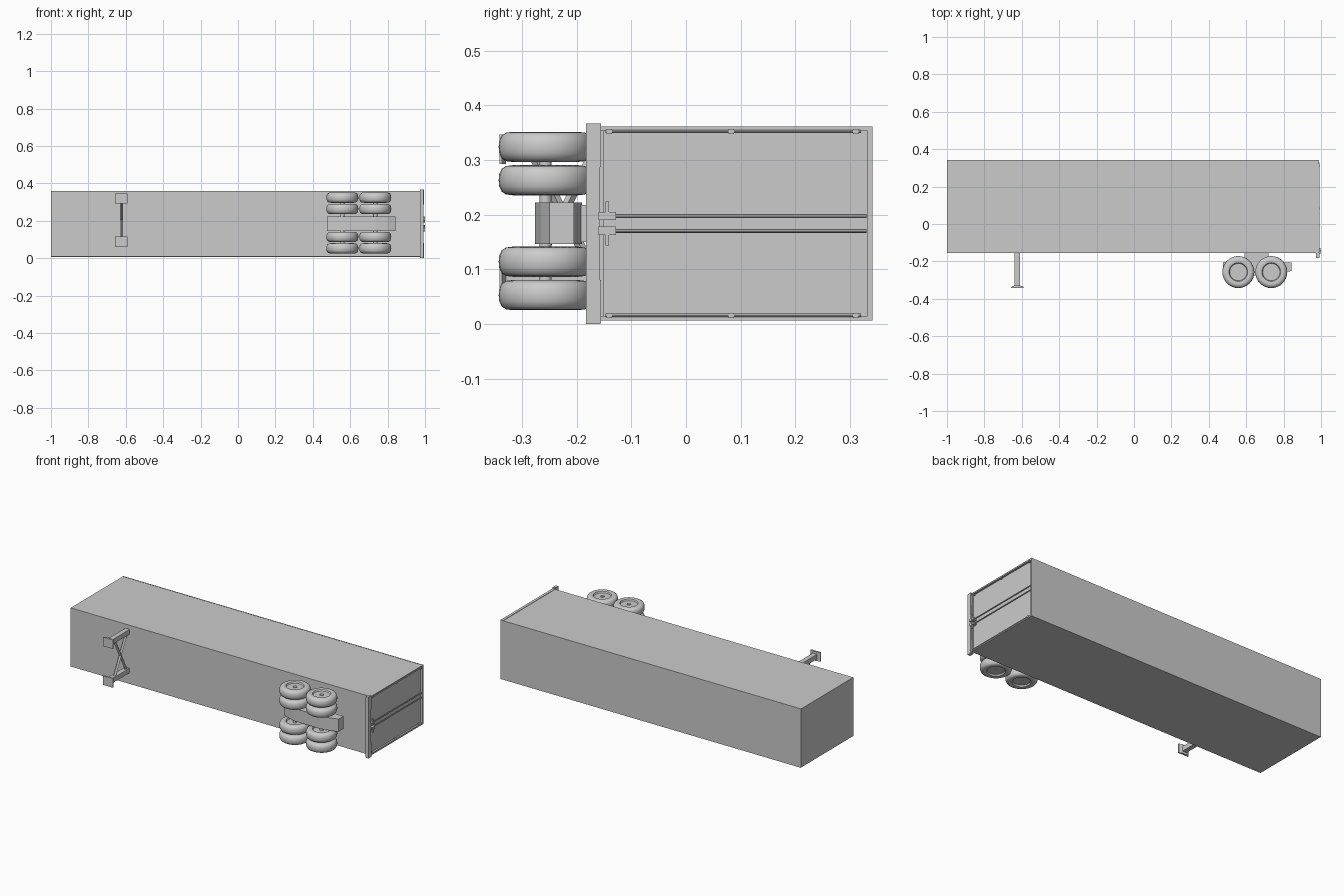
import bpy, bmesh, math
from mathutils import Vector

if "Cube" in bpy.data.objects:
    bpy.data.objects.remove(bpy.data.objects["Cube"])

MID = 0.184   # centre of the trailer width (trailer lies on its side, its up is +y)


def finish(name, bm, smooth=False):
    bmesh.ops.recalc_face_normals(bm, faces=bm.faces)
    me = bpy.data.meshes.new(name)
    bm.to_mesh(me)
    bm.free()
    ob = bpy.data.objects.new(name, me)
    bpy.context.collection.objects.link(ob)
    if smooth:
        bpy.ops.object.select_all(action='DESELECT')
        ob.select_set(True)
        bpy.context.view_layer.objects.active = ob
        bpy.ops.object.shade_smooth_by_angle(angle=math.radians(40))
    return ob


def box(name, x, y, z):
    bm = bmesh.new()
    bmesh.ops.create_cube(bm, size=1)
    for v in bm.verts:
        v.co = [a + (b - a) * (c + 0.5) for (a, b), c in zip((x, y, z), v.co)]
    return finish(name, bm)


def rod(name, a, b, r, n=12, spin=0.0):
    a, b = Vector(a), Vector(b)
    bm = bmesh.new()
    bmesh.ops.create_cone(bm, cap_ends=True, segments=n, radius1=r, radius2=r, depth=(b - a).length)
    q = (b - a).to_track_quat('Z', 'Y').to_matrix()
    for v in bm.verts:
        v.co = q @ v.co + (a + b) / 2
    return finish(name, bm, n > 6)


def prism(name, pts, z0, z1):
    bm = bmesh.new()
    f = bm.faces.new([bm.verts.new((x, y, z0)) for x, y in pts])
    r = bmesh.ops.extrude_face_region(bm, geom=[f])
    for v in r['geom']:
        if isinstance(v, bmesh.types.BMVert):
            v.co.z = z1
    return finish(name, bm)


def lathe(name, prof, centre, n=32):
    bm = bmesh.new()
    rings = []
    for r, h in prof:
        rings.append([bm.verts.new((centre[0] + r * math.cos(2 * math.pi * i / n),
                                    centre[1] + r * math.sin(2 * math.pi * i / n),
                                    centre[2] + h)) for i in range(n)])
    for p, q in zip(rings, rings[1:]):
        for i in range(n):
            j = (i + 1) % n
            bm.faces.new((p[i], p[j], q[j], q[i]))
    bm.faces.new(rings[0])
    bm.faces.new(rings[-1])
    return finish(name, bm, True)


def both(z):
    return (z, 2 * MID - z)


def span(a, b, side):
    return (a, b) if side > 0 else (2 * MID - b, 2 * MID - a)


# cargo body
box("cargo_body", (-1, 0.977), (-0.155, 0.338), (0.008, 0.359))
box("roof_panel", (-1, 0.98), (0.336, 0.341), (0.007, 0.36))

# rear door frame
box("rear_header", (0.974, 0.99), (0.332, 0.341), (0.007, 0.361))
box("rear_bumper", (0.974, 0.992), (-0.183, -0.157), (0.0, 0.367))
box("rear_sill", (0.974, 0.986), (-0.157, -0.15), (0.008, 0.36))
for s, tag in ((1, "far"), (-1, "near")):
    box("rear_post_" + tag, (0.974, 0.99), (-0.157, 0.34), span(0.353, 0.361, s))
    rod("hinge_bar_" + tag, (0.99, -0.147, MID + s * 0.168), (0.99, 0.32, MID + s * 0.168), 0.003, 8)
    for y in (-0.14, 0.083, 0.31):
        box("hinge_" + tag, (0.977, 0.994), (y - 0.005, y + 0.005), span(0.348, 0.357, s))
    # lock rods, clamps and handles
    z = MID + s * 0.0135
    rod("lock_rod_" + tag, (0.988, -0.155, z), (0.988, 0.33, z), 0.0035, 8)
    box("lock_clamp_" + tag, (0.977, 0.998), (-0.16, -0.128), span(0.19, 0.205, s))
    box("lock_handle_" + tag, (0.99, 1.0), (-0.147, -0.141), span(0.19, 0.224, s))
    box("bumper_light_" + tag, (0.98, 0.994), (-0.16, -0.155), span(0.287, 0.367, s))

# suspension beam and mount
prism("suspension_beam", [(0.475, -0.205), (0.60, -0.19), (0.71, -0.19), (0.80, -0.205),
                          (0.842, -0.205), (0.842, -0.25), (0.80, -0.265), (0.735, -0.276),
                          (0.56, -0.276), (0.475, -0.245)], 0.146, 0.222)
box("suspension_mount", (0.59, 0.72), (-0.21, -0.154), (0.15, 0.218))

# axles and dual wheels
tyre = [(0.046, -0.017), (0.05, -0.025), (0.06, -0.0275), (0.072, -0.026), (0.080, -0.021),
        (0.0845, -0.011), (0.0855, 0), (0.0845, 0.011), (0.080, 0.021), (0.072, 0.026),
        (0.06, 0.0275), (0.05, 0.025), (0.046, 0.017)]
for ax, x in enumerate((0.558, 0.734)):
    rod(f"axle_{ax}", (x, -0.257, 0.035), (x, -0.257, 0.345), 0.011, 16)
    for z in (0.053, 0.114, 0.263, 0.324):
        lathe(f"wheel_{ax}", tyre, (x, -0.257, z))

# landing gear
legs = (0.088, 0.32)
for i, z in enumerate(legs):
    box(f"landing_leg_{i}", (-0.638, -0.61), (-0.333, -0.154), (z - 0.014, z + 0.014))
    prism(f"landing_foot_{i}", [(-0.657, -0.341), (-0.59, -0.341), (-0.59, -0.336), (-0.61, -0.329),
                                (-0.638, -0.329), (-0.657, -0.336)], z - 0.027, z + 0.027)
    rod(f"landing_brace_{i}", (-0.623, -0.285, z), (-0.623, -0.165, legs[1 - i]), 0.009, 4)
